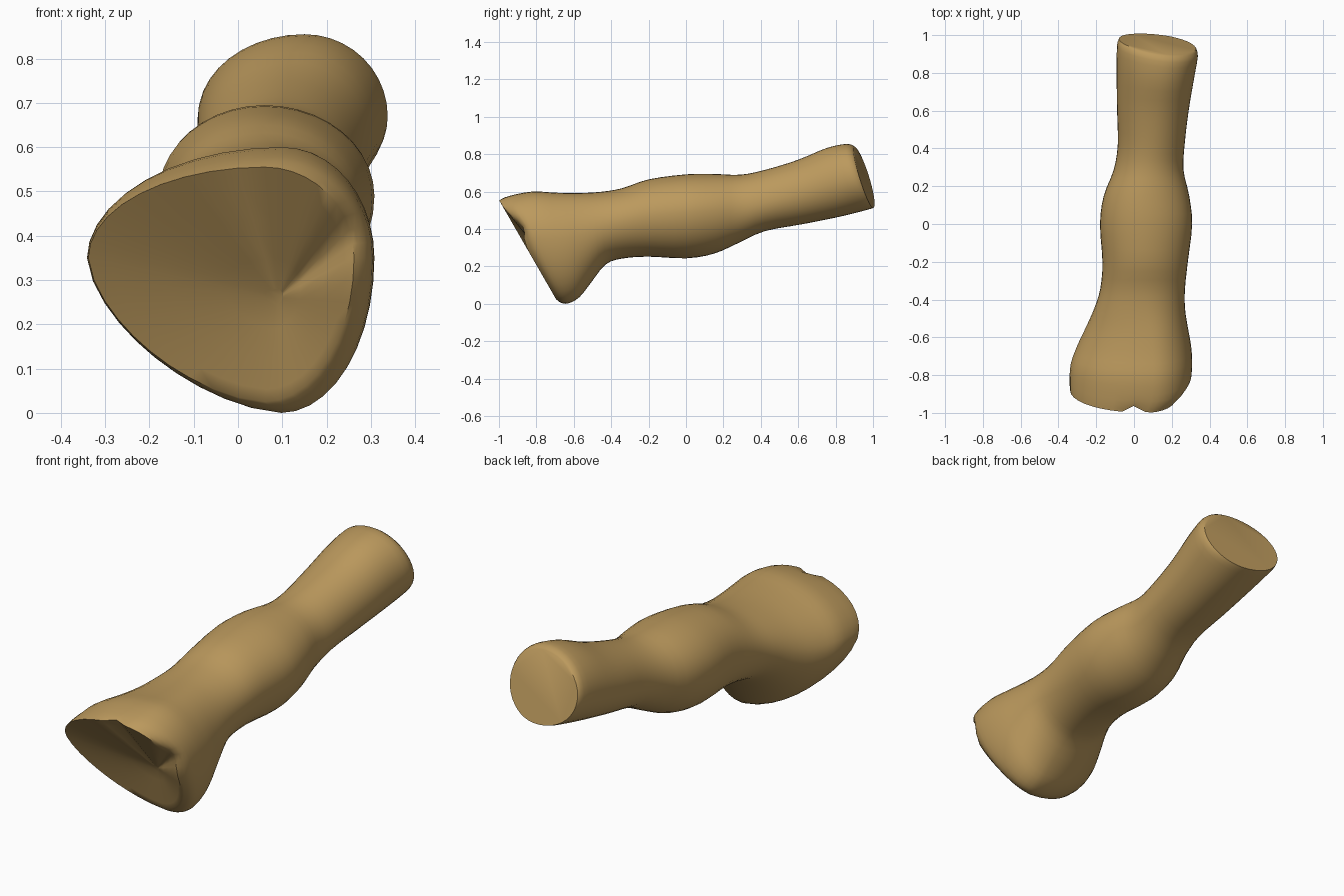
import bpy, bmesh, math

if "Cube" in bpy.data.objects:
    bpy.data.objects.remove(bpy.data.objects["Cube"])

SEGS = 40
STEPS = 3

# Cross-sections from flared end to cut end:
# y_top, z_top, y_bottom, z_bottom, x_left, x_right, x_mid, z_mid, lower-left roundness
SECTIONS = [
    (-1.00, .555, -.695, .025, -.338, .262, .06, .35, 1.60),
    (-.94, .578, -.67, .006, -.341, .298, .09, .35, 1.60),
    (-.82, .600, -.63, .002, -.335, .308, .10, .35, 1.60),
    (-.70, .594, -.57, .035, -.300, .302, .10, .35, 1.65),
    (-.58, .592, -.51, .110, -.255, .285, .09, .37, 1.75),
    (-.46, .598, -.43, .210, -.210, .270, .07, .41, 1.9),
    (-.34, .618, -.34, .242, -.178, .270, .06, .44, 2.0),
    (-.20, .665, -.20, .252, -.167, .285, .06, .47, 2.0),
    (0.00, .692, 0.00, .243, -.180, .308, .06, .49, 2.0),
    (.15, .694, .15, .268, -.160, .292, .06, .50, 2.0),
    (.29, .690, .28, .325, -.108, .262, .08, .51, 2.0),
    (.42, .715, .42, .388, -.086, .268, .10, .54, 2.0),
    (.60, .770, .62, .425, -.090, .290, .12, .59, 2.0),
    (.75, .832, .82, .465, -.092, .318, .14, .64, 2.0),
    (.86, .855, .96, .500, -.090, .338, .15, .67, 2.0),
    (.90, .840, 1.00, .512, -.080, .328, .15, .675, 2.0),
]


def blend(a, b, c, d, t):
    """Catmull-Rom blend between sections b and c."""
    return [.5 * (2 * q + (r - p) * t + (2 * p - 5 * q + 4 * r - s) * t * t
                  + (3 * q - p - 3 * r + s) * t ** 3) for p, q, r, s in zip(a, b, c, d)]


def outline(sec, skew):
    yt, zt, yb, zb, xl, xr, xm, zm, n = sec
    pts = []
    for i in range(SEGS):
        a = 2 * math.pi * i / SEGS
        c, s = math.cos(a), math.sin(a)
        if c < 0 and s < 0:
            k = (abs(c) ** n + abs(s) ** n) ** (-1 / n)
            c, s = c * k, s * k
        x = xm + c * (xr - xm if c > 0 else xm - xl)
        z = zm + s * (zt - zm if s > 0 else zm - zb)
        y = yb + (yt - yb) * (z - zb) / (zt - zb)
        pts.append((x, y - skew * (x - xm), z))
    return pts


def lip(p, k):
    """Notch in the upper lip and a dent in the right lip, fading with ring k."""
    x, y, z = p
    fade = max(0, 1 - k / 4)
    if z > .4:
        y += .04 * fade * math.exp(-((x - .01) / .035) ** 2)
    if x > .12:
        y += .045 * fade * math.exp(-((z - .41) / .06) ** 2)
    return x, y, z


bm = bmesh.new()
rings = []
last = len(SECTIONS) - 1
for i in range(last):
    a, b, c, d = (SECTIONS[min(max(i + k, 0), last)] for k in (-1, 0, 1, 2))
    for j in range(STEPS):
        t = j / STEPS
        y = b[0] + (c[0] - b[0]) * t
        skew = .13 * min(max((y - .5) / .36, 0), 1)
        rings.append(outline(blend(a, b, c, d, t), skew))
rings.append(outline(SECTIONS[-1], .13))
for k in range(4):
    rings[k] = [lip(p, k) for p in rings[k]]

# Shallow hollow of the flared end, deepest in the middle
rim = rings[0]
centre = (.09, -.77, .26)
dish = [[tuple(q + (m - q) * f for q, m in zip(p, centre)) for p in rim]
        for f in (.12, .4, .7, .93)]
rings = dish[::-1] + rings

verts = [[bm.verts.new(p) for p in ring] for ring in rings]
for r0, r1 in zip(verts, verts[1:]):
    for i in range(SEGS):
        j = (i + 1) % SEGS
        bm.faces.new((r0[i], r0[j], r1[j], r1[i]))
bm.faces.new(verts[0])
bm.faces.new(verts[-1])
bmesh.ops.recalc_face_normals(bm, faces=bm.faces)

mesh = bpy.data.meshes.new("bone")
bm.to_mesh(mesh)
bm.free()
bone = bpy.data.objects.new("bone", mesh)
bpy.context.collection.objects.link(bone)

tan = bpy.data.materials.new("bone tan")
tan.diffuse_color = (.50, .32, .11, 1)
tan.use_nodes = True
tan.node_tree.nodes["Principled BSDF"].inputs["Base Color"].default_value = tan.diffuse_color
mesh.materials.append(tan)

bpy.context.view_layer.objects.active = bone
bone.select_set(True)
bpy.ops.object.shade_smooth_by_angle(angle=math.radians(50))
